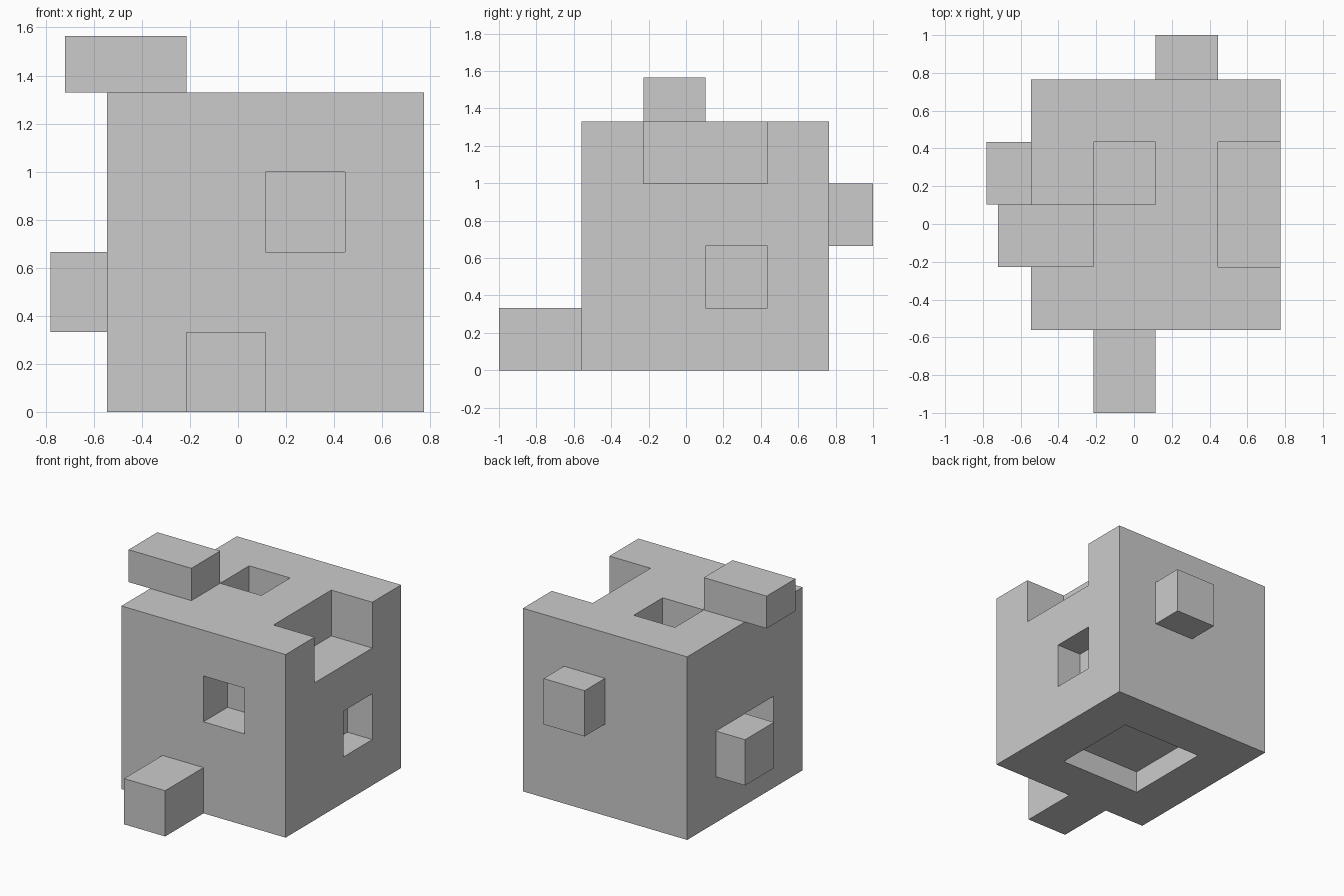
import bpy

if "Cube" in bpy.data.objects:
    bpy.data.objects.remove(bpy.data.objects["Cube"])

# Grid lines dividing the cube into 4 x 4 x 4 cells
X = [-0.545, -0.215, 0.115, 0.445, 0.775]
Y = [-0.56, -0.228, 0.103, 0.435, 0.765]
Z = [0.0, 0.3325, 0.665, 0.9975, 1.33]
PAD = 0.1  # how far cutters reach past the surface


def box(name, x, y, z):
    """Box spanning the (low, high) pairs x, y and z."""
    spans = (x, y, z)
    bpy.ops.mesh.primitive_cube_add(size=1, location=[(a + b) / 2 for a, b in spans])
    ob = bpy.context.object
    ob.name = name
    ob.scale = [b - a for a, b in spans]
    bpy.ops.object.transform_apply(location=False, rotation=False, scale=True)
    return ob


body = box("cube_body", (X[0], X[4]), (Y[0], Y[4]), (Z[0], Z[4]))

# Tabs standing out from the faces
box("front_tab", (X[1], X[2]), (-1.0, Y[0]), (Z[0], Z[1]))
box("back_tab", (X[2], X[3]), (Y[4], 1.0), (Z[2], Z[3]))
box("left_tab", (-0.78, X[0]), (Y[2], Y[3]), (Z[1], Z[2]))
box("top_tab", (-0.72, X[1]), (Y[1], Y[2]), (Z[4], 1.565))

# Blind sockets and the notch in the top right edge
cutters = [
    box("front_socket_cutter", (X[2], X[3]), (Y[0] - PAD, Y[0] + 0.276), (Z[2], Z[3])),
    box("right_socket_cutter", (X[4] - 0.2, X[4] + PAD), (Y[2], Y[3]), (Z[1], Z[2])),
    box("left_socket_cutter", (X[0] - PAD, X[0] + 0.24), (Y[1], Y[2]), (Z[1], Z[2])),
    box("top_socket_cutter", (X[1], X[2]), (Y[2], Y[3]), (Z[4] - 0.24, Z[4] + PAD)),
    box("bottom_recess_cutter", (X[1], X[3]), (Y[1], Y[3]), (-PAD, 0.162)),
    box("edge_notch_cutter", (X[3], X[4] + PAD), (Y[1], Y[3]), (Z[3], Z[4] + PAD)),
]
for cutter in cutters:
    mod = body.modifiers.new(cutter.name, 'BOOLEAN')
    mod.operation = 'DIFFERENCE'
    mod.solver = 'EXACT'
    mod.object = cutter
    cutter.hide_render = True
    cutter.hide_set(True)
